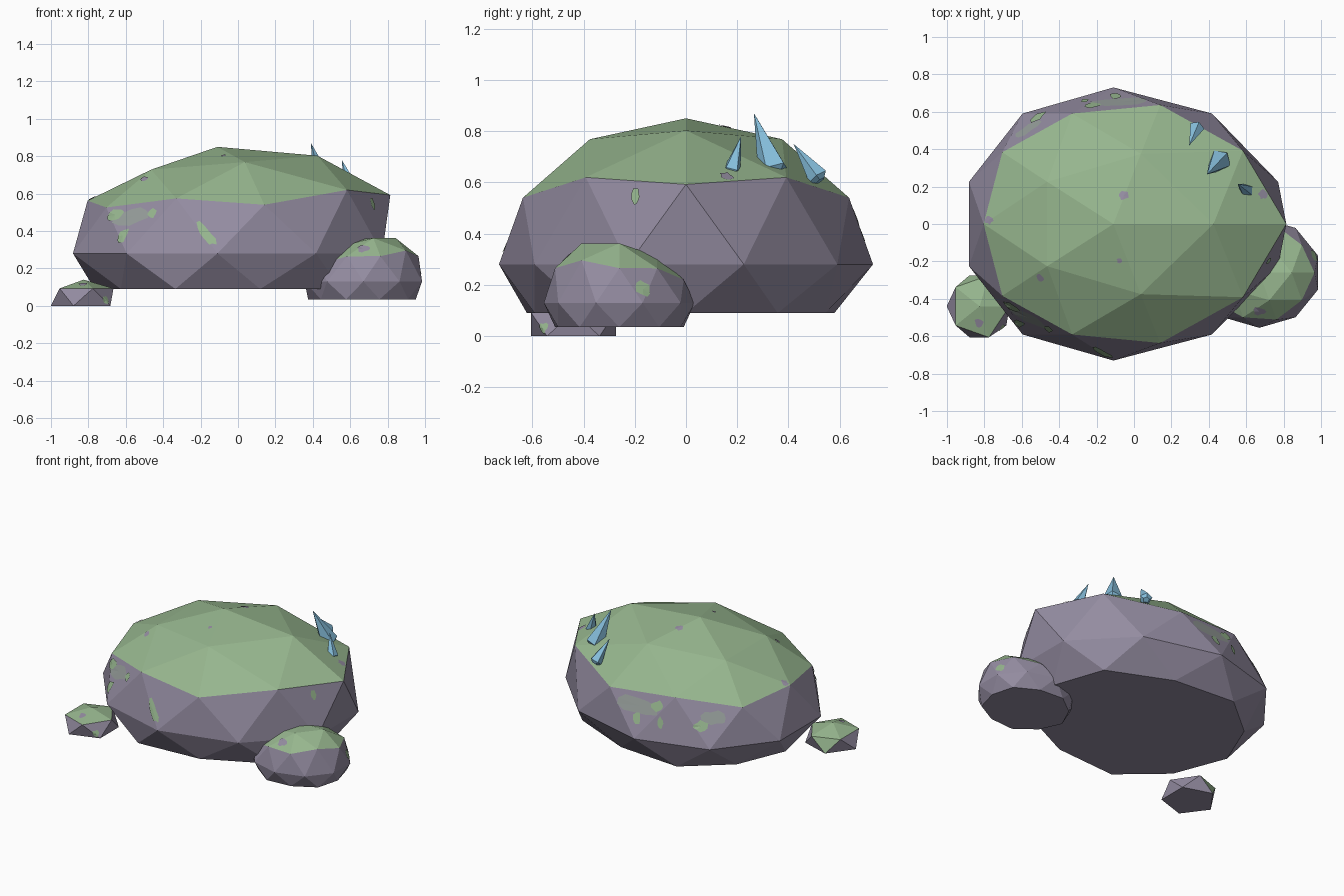
import bpy, bmesh, math, random
from math import radians
from mathutils import Vector, Matrix
from mathutils.bvhtree import BVHTree

random.seed(4)
cube = bpy.data.objects.get("Cube")
if cube:
    bpy.data.objects.remove(cube, do_unlink=True)


def material(name, rgb):
    mat = bpy.data.materials.new(name)
    mat.use_nodes = True
    color = (*rgb, 1)
    mat.diffuse_color = color
    bsdf = mat.node_tree.nodes["Principled BSDF"]
    bsdf.inputs["Base Color"].default_value = color
    bsdf.inputs["Roughness"].default_value = 0.9
    return mat


STONE = material("purple grey stone", (0.295, 0.262, 0.355))
MOSS = material("soft green moss", (0.305, 0.465, 0.27))
THIN_MOSS = material("thin grey green moss", (0.30, 0.335, 0.32))
CRYSTAL = material("pale blue crystal", (0.24, 0.52, 0.72))


def finish(name, bm, mats):
    mesh = bpy.data.meshes.new(name)
    bm.normal_update()
    bm.to_mesh(mesh)
    bm.free()
    for mat in mats:
        mesh.materials.append(mat)
    obj = bpy.data.objects.new(name, mesh)
    bpy.context.collection.objects.link(obj)


def rock(name, detail, shape, floor, mossy):
    """Faceted ball, reshaped by a rule, flattened at its floor, moss on top."""
    bm = bmesh.new()
    bmesh.ops.create_icosphere(bm, subdivisions=detail, radius=1)
    for v in bm.verts:
        v.co = shape(v.co)
        v.co.z = max(v.co.z, floor)
    bm.normal_update()
    for f in bm.faces:
        f.material_index = int(mossy(f))
    tree = BVHTree.FromBMesh(bm)
    finish(name, bm, [STONE, MOSS])
    return tree


def patch(name, tree, spot, width, height, lean, mat, lift=0.004):
    """Thin ragged blotch lying on a rock surface."""
    point, normal, _, _ = tree.find_nearest(Vector(spot))
    frame = normal.to_track_quat('Z', 'Y') @ Matrix.Rotation(radians(lean), 3, 'Z').to_quaternion()
    bm = bmesh.new()
    center = bm.verts.new(point + normal * lift)
    rim = []
    sides = 11
    for i in range(sides):
        a = math.tau * i / sides
        r = random.uniform(0.7, 1.15)
        p = point + frame @ Vector((width * r * math.cos(a), height * r * math.sin(a), 0))
        q, n, _, _ = tree.find_nearest(p)
        rim.append(bm.verts.new(q + n * lift))
    for i in range(sides):
        bm.faces.new((center, rim[i], rim[(i + 1) % sides]))
    finish(name, bm, [mat])


def crystal(name, base, tip, radius):
    """Five-sided spike with a short tapered root."""
    base, tip = Vector(base), Vector(tip)
    axis = tip - base
    bm = bmesh.new()
    bmesh.ops.create_cone(bm, cap_ends=True, segments=5, radius1=radius,
                          radius2=0, depth=axis.length)
    bmesh.ops.translate(bm, verts=bm.verts, vec=(0, 0, axis.length / 2))
    bmesh.ops.remove_doubles(bm, verts=bm.verts, dist=0.0001)
    bm.normal_update()
    cap = min(bm.faces, key=lambda f: f.normal.z)
    root = bmesh.ops.extrude_discrete_faces(bm, faces=[cap])["faces"][0]
    for v in root.verts:
        v.co = Vector((v.co.x * 0.5, v.co.y * 0.5, -radius * 0.4))
    turn = axis.to_track_quat('Z', 'Y').to_matrix().to_4x4()
    bmesh.ops.transform(bm, matrix=Matrix.Translation(base) @ turn, verts=bm.verts)
    finish(name, bm, [CRYSTAL])


# Main rock: squashed, swelling up and out towards +x
def main_shape(p):
    up, down = max(p.z, 0), max(-p.z, 0)
    x, y, z = -0.11 + 0.85 * p.x, 0.73 * p.y, 0.28 + 0.57 * p.z
    square = p.x ** 2
    if p.x > 0:
        x += square * (0.08 + 0.28 * up)
        y *= 1 + 0.2 * p.x * up
        z += 0.16 * square * up
    else:
        x += square * (0.04 + 0.2 * down)
        z += 0.14 * p.x * up ** 3
    if p.y > 0:
        y *= 1 - 0.15 * down
    return Vector((x, y, z))


main = rock("main_rock", 2, main_shape, 0.09,
            lambda f: min(v.co.z for v in f.verts) > 0.45)


# Boulder on the +x side, its crown raised towards the front right corner
def boulder_shape(p):
    lean = 0.1 * max(p.z, 0) * (0.81 * p.x - 0.59 * p.y)
    return Vector((0.67 + 0.33 * p.x, -0.26 + 0.295 * p.y, 0.13 + 0.23 * p.z + lean))


boulder = rock("side_boulder", 2, boulder_shape, 0.035,
               lambda f: f.calc_center_median().z > 0.245)


# Small stone on the -x side
def stone_shape(p):
    spread = 0.178 if p.z > 0 else 0.197
    return Vector((-0.825 + spread * p.x, -0.44 + 0.195 * p.y,
                   0.055 + 0.085 * p.z if p.z > 0 else 0))


pebble = rock("small_stone", 1, stone_shape, 0,
              lambda f: f.normal.z > 0.75 or
              (f.normal.y > 0.1 and f.normal.x < 0.2 and f.normal.z > 0.1))

# Crystal cluster
crystal("tall_crystal", (0.46, 0.34, 0.65), (0.39, 0.265, 0.87), 0.062)
crystal("back_crystal", (0.335, 0.515, 0.62), (0.295, 0.42, 0.75), 0.042)
crystal("small_crystal", (0.602, 0.178, 0.643), (0.555, 0.215, 0.78), 0.038)

# Thin moss fading into the stone below the moss cap
for spot, w, h, lean in [((-0.56, -0.5, 0.48), 0.12, 0.055, 10),
                         ((-0.1, 0.66, 0.48), 0.16, 0.06, 0),
                         ((-0.55, 0.49, 0.45), 0.08, 0.05, 0)]:
    patch("thin_moss_patch", main, spot, w, h, lean, THIN_MOSS, 0.003)

# Moss blotches creeping down the main rock
for spot, w, h, lean in [((-0.66, -0.45, 0.49), 0.05, 0.035, 20),
                         ((-0.61, -0.52, 0.37), 0.03, 0.05, -20),
                         ((-0.45, -0.55, 0.49), 0.03, 0.03, 0),
                         ((-0.17, -0.68, 0.38), 0.03, 0.09, 35),
                         ((-0.22, 0.63, 0.5), 0.04, 0.035, 10),
                         ((-0.1, 0.68, 0.4), 0.03, 0.05, 0),
                         ((-0.26, 0.65, 0.4), 0.025, 0.04, 0),
                         ((-0.5, 0.54, 0.4), 0.055, 0.035, 0),
                         ((0.78, -0.23, 0.56), 0.02, 0.04, 0)]:
    patch("moss_patch", main, spot, w, h, lean, MOSS, 0.006)

# Bare stone spots showing through the moss
for spot, size in [((-0.06, 0.16, 0.85), 0.026), ((-0.51, -0.3, 0.7), 0.022),
                   ((-0.08, -0.2, 0.82), 0.014), ((-0.77, 0.02, 0.57), 0.025),
                   ((0.69, 0.16, 0.63), 0.028)]:
    patch("bare_spot", main, spot, size, size, 0, STONE)

# Blotches on the smaller stones
patch("boulder_moss_patch", boulder, (0.98, -0.16, 0.19), 0.035, 0.035, 0, MOSS)
patch("boulder_bare_spot", boulder, (0.67, -0.46, 0.3), 0.035, 0.03, 0, STONE)
patch("stone_bare_spot", pebble, (-0.83, -0.53, 0.12), 0.025, 0.025, 0, STONE)
patch("stone_moss_patch", pebble, (-0.69, -0.57, 0.04), 0.025, 0.025, 0, MOSS)
